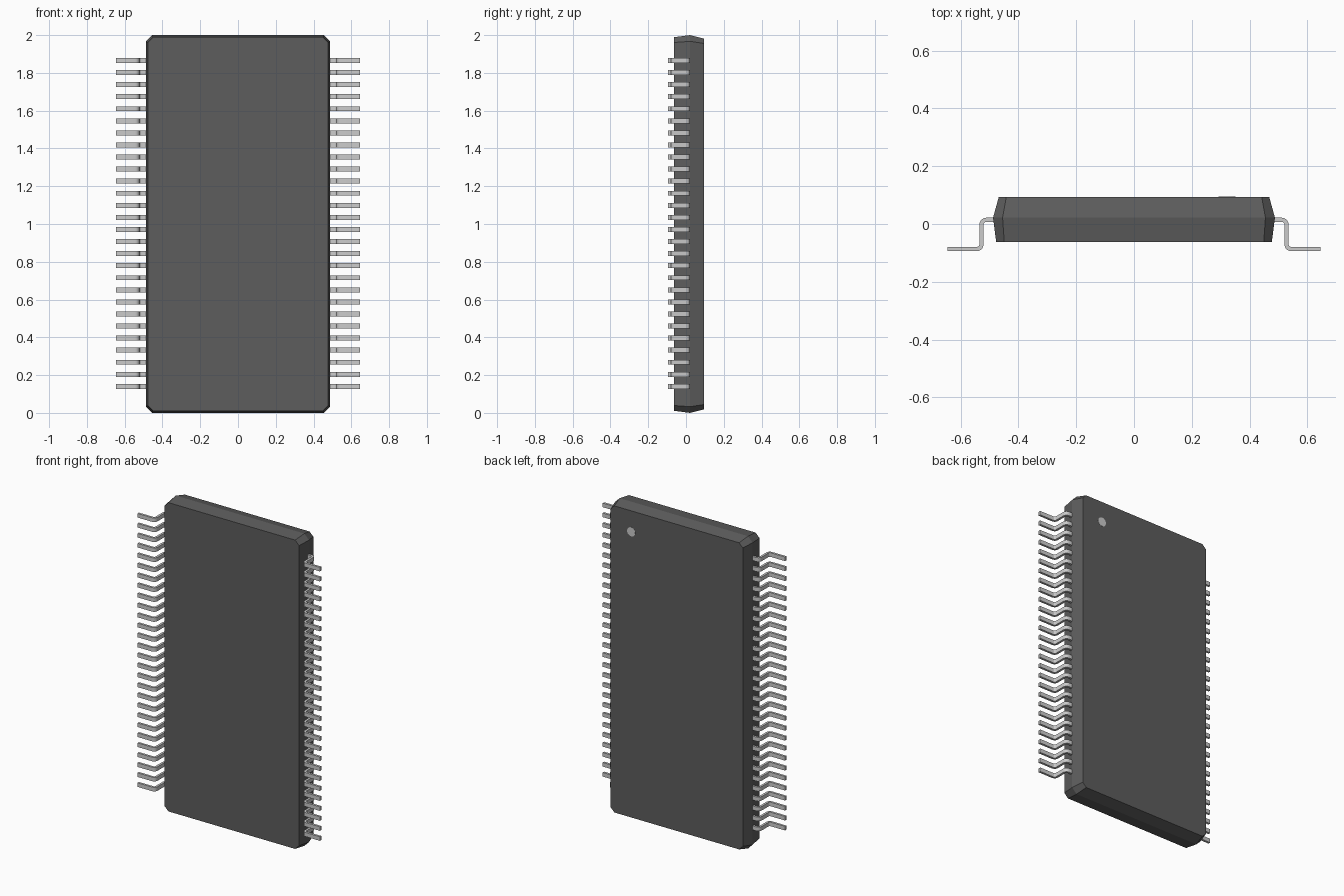
import bpy, bmesh, math
from mathutils import Matrix, Vector

if "Cube" in bpy.data.objects:
    bpy.data.objects.remove(bpy.data.objects["Cube"])


def material(name, rgb):
    m = bpy.data.materials.new(name)
    m.diffuse_color = (*rgb, 1)
    m.use_nodes = True
    m.node_tree.nodes["Principled BSDF"].inputs["Base Color"].default_value = m.diffuse_color
    return m


def finish(bm, name, mat):
    bmesh.ops.recalc_face_normals(bm, faces=bm.faces)
    mesh = bpy.data.meshes.new(name)
    bm.to_mesh(mesh)
    bm.free()
    mesh.materials.append(mat)
    ob = bpy.data.objects.new(name, mesh)
    bpy.context.collection.objects.link(ob)
    return ob


def loft(bm, rings):
    rings = [[bm.verts.new(p) for p in r] for r in rings]
    for a, b in zip(rings, rings[1:]):
        for i in range(len(a)):
            j = (i + 1) % len(a)
            bm.faces.new((a[i], a[j], b[j], b[i]))
    bm.faces.new(rings[0])
    bm.faces.new(rings[-1])


def octagon(y, hw, hh, c):
    # rectangle with cut corners in the xz plane, centred on z = 1
    pts = []
    for sx, sz, flip in ((1, 1, 0), (-1, 1, 1), (-1, -1, 0), (1, -1, 1)):
        pair = [(sx * hw, sz * (hh - c)), (sx * (hw - c), sz * hh)]
        pts += pair[::-1] if flip else pair
    return [(x, y, 1 + z) for x, z in pts]


body_mat = material("dark_plastic", (0.11, 0.11, 0.11))
pin_mat = material("pale_metal", (0.58, 0.58, 0.55))

# Package body: two tapered halves meeting at the seam
bm = bmesh.new()
loft(bm, [octagon(-0.063, 0.477, 0.989, 0.028),
          octagon(0.022, 0.488, 1.0, 0.033),
          octagon(0.094, 0.468, 0.982, 0.026)])
finish(bm, "package_body", body_mat)

# Corner mark on the back face
bm = bmesh.new()
bmesh.ops.create_cone(bm, cap_ends=True, segments=32, radius1=0.029, radius2=0.029, depth=0.004,
                      matrix=Matrix.Translation((0.322, 0.093, 1.848)) @ Matrix.Rotation(math.pi / 2, 4, 'X'))
finish(bm, "corner_mark", pin_mat)

# Gull-wing pin: centre path with two rounded bends, swept with a flat section
T, W, R, STEPS = 0.0145, 0.026, 0.017, 5
X_LEG, Y_TOP, Y_FOOT = 0.528, 0.0147, -0.0868
path = [(Vector((0.46, Y_TOP)), Vector((0, 1)))]
for i in range(STEPS + 1):
    a = math.pi / 2 * (1 - i / STEPS)
    n = Vector((math.cos(a), math.sin(a)))
    path.append((Vector((X_LEG - R, Y_TOP - R)) + n * R, n))
for i in range(STEPS + 1):
    a = math.pi + math.pi / 2 * i / STEPS
    n = Vector((math.cos(a), math.sin(a)))
    path.append((Vector((X_LEG + R, Y_FOOT + R)) + n * R, -n))
path.append((Vector((0.646, Y_FOOT)), Vector((0, 1))))

PINS, PITCH = 28, 0.0639
z0 = 1.003 - PITCH * (PINS - 1) / 2
bm = bmesh.new()
rings = []
for p, n in path:
    o, q = p + n * T / 2, p - n * T / 2
    rings.append([(o.x, o.y, z0 - W / 2), (o.x, o.y, z0 + W / 2),
                  (q.x, q.y, z0 + W / 2), (q.x, q.y, z0 - W / 2)])
loft(bm, rings)
pins = finish(bm, "pins", pin_mat)

# Repeat the pin along the side and mirror to the other side
arr = pins.modifiers.new("row", 'ARRAY')
arr.count = PINS
arr.use_relative_offset = False
arr.use_constant_offset = True
arr.constant_offset_displace = (0, 0, PITCH)
pins.modifiers.new("other_side", 'MIRROR')
bpy.context.view_layer.objects.active = pins
pins.select_set(True)
bpy.ops.object.shade_smooth_by_angle(angle=math.radians(30))
